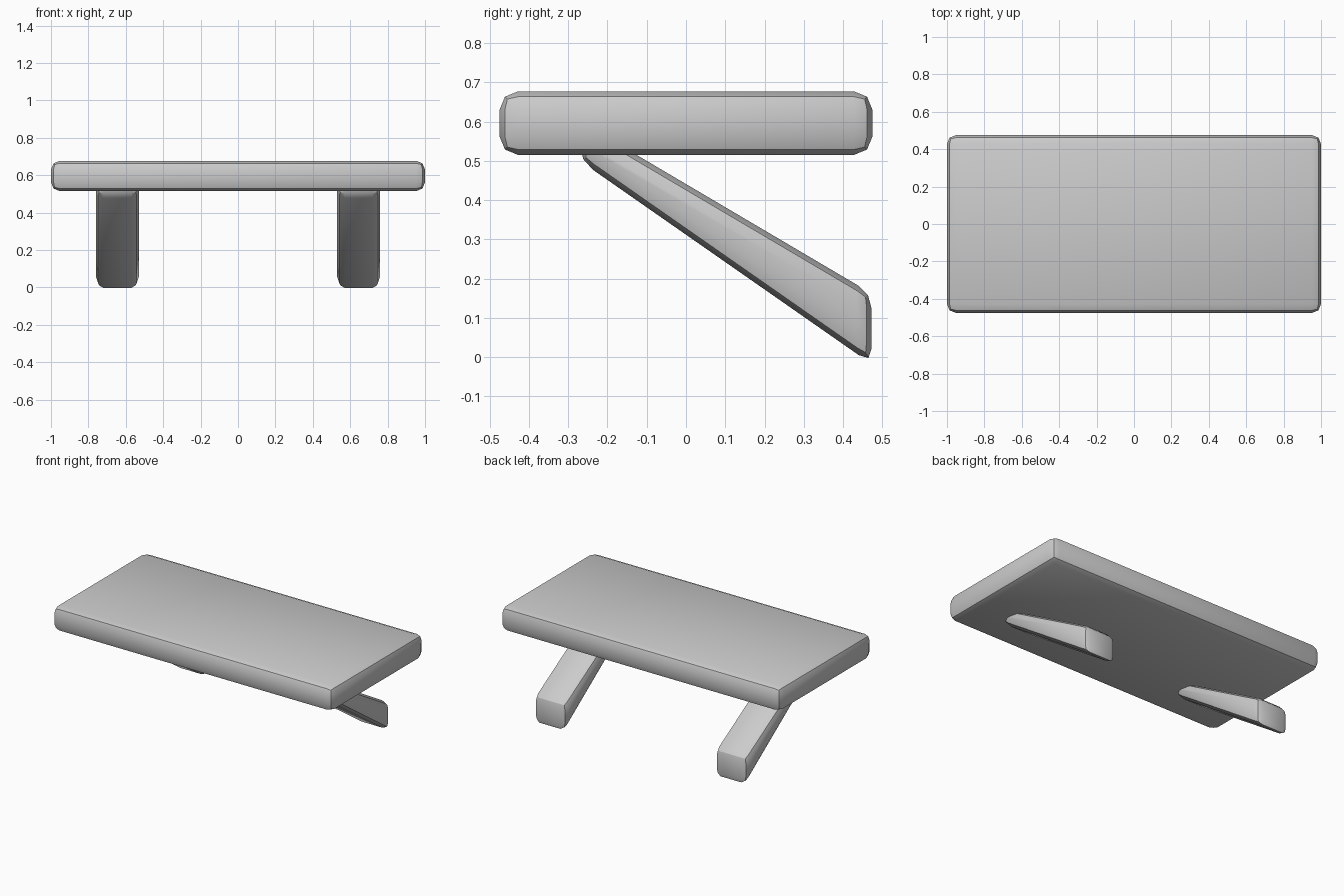
import bpy
import bmesh
import math

default = bpy.data.objects.get("Cube")
if default:
    bpy.data.objects.remove(default, do_unlink=True)

# Single plain grey for every part
GREY = (0.6, 0.6, 0.6, 1.0)
grey = bpy.data.materials.new("light_grey")
grey.use_nodes = True
grey.diffuse_color = GREY
grey.node_tree.nodes["Principled BSDF"].inputs["Base Color"].default_value = GREY


def rounded_prism(name, profile, x0, x1, bevel):
    """Extrude a (y, z) profile from x0 to x1 and round its edges."""
    bm = bmesh.new()
    face = bm.faces.new([bm.verts.new((x0, y, z)) for y, z in profile])
    extruded = bmesh.ops.extrude_face_region(bm, geom=[face])["geom"]
    moved = [v for v in extruded if isinstance(v, bmesh.types.BMVert)]
    bmesh.ops.translate(bm, verts=moved, vec=(x1 - x0, 0, 0))
    bmesh.ops.recalc_face_normals(bm, faces=bm.faces[:])
    bmesh.ops.bevel(bm, geom=bm.edges[:], offset=bevel, offset_type='OFFSET',
                    segments=2, profile=0.5, affect='EDGES')
    mesh = bpy.data.meshes.new(name)
    bm.to_mesh(mesh)
    bm.free()
    mesh.materials.append(grey)
    obj = bpy.data.objects.new(name, mesh)
    bpy.context.collection.objects.link(obj)
    bpy.ops.object.select_all(action='DESELECT')
    obj.select_set(True)
    bpy.context.view_layer.objects.active = obj
    bpy.ops.object.shade_smooth_by_angle(angle=math.radians(30))
    return obj


# Thick slab on top
slab = [(-0.475, 0.515), (0.475, 0.515), (0.475, 0.677), (-0.475, 0.677)]
rounded_prism("slab", slab, -1.0, 1.0, 0.047)

# Two slanted brackets running down towards the back
bracket = [(-0.27, 0.5), (0.473, -0.018), (0.473, 0.162), (-0.27, 0.6)]
for side, x in (("left", 0.645), ("right", -0.645)):
    rounded_prism(side + "_bracket", bracket, x - 0.115, x + 0.115, 0.04)
